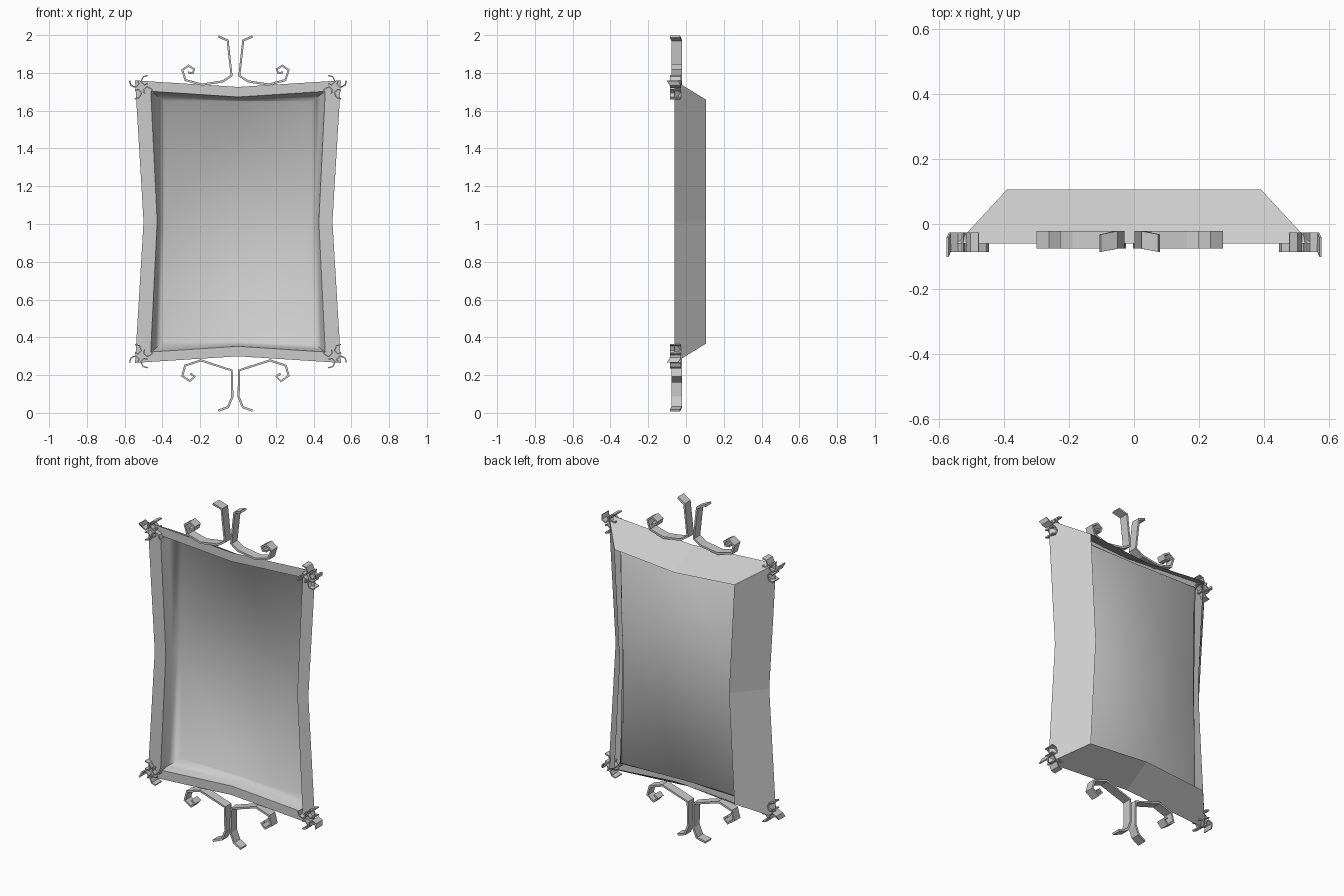
import bpy, bmesh, math

if "Cube" in bpy.data.objects:
    bpy.data.objects.remove(bpy.data.objects["Cube"])

ZC = 1.0125  # height of the frame centre


def finish(bm, name, smooth=None):
    me = bpy.data.meshes.new(name)
    bm.to_mesh(me)
    bm.free()
    ob = bpy.data.objects.new(name, me)
    bpy.context.collection.objects.link(ob)
    if smooth:
        bpy.ops.object.select_all(action='DESELECT')
        ob.select_set(True)
        bpy.context.view_layer.objects.active = ob
        bpy.ops.object.shade_smooth_by_angle(angle=math.radians(smooth))
    return ob


def ring(bm, cx, wx, cz, wz, y):
    # eight-point outline: corner and pinched-waist half sizes
    pts = [(cx, cz), (0, wz), (-cx, cz), (-wx, 0),
           (-cx, -cz), (0, -wz), (cx, -cz), (wx, 0)]
    return [bm.verts.new((x, y, ZC + z)) for x, z in pts]


def bridge(bm, a, b):
    n = len(a)
    for i in range(n):
        j = (i + 1) % n
        bm.faces.new((a[i], a[j], b[j], b[i]))


# Frame: open-backed sloping wall and flat front rim
bm = bmesh.new()
back = ring(bm, .39, .355, .645, .613, .107)
front = ring(bm, .545, .50, .7475, .713, -.06)
inner = ring(bm, .462, .428, .69, .66, -.06)
bridge(bm, front, back)
bridge(bm, inner, front)
bmesh.ops.recalc_face_normals(bm, faces=bm.faces)
finish(bm, "frame")

# Mirror panel: rounded recess down to a flat rectangular floor
bm = bmesh.new()
rings = [ring(bm, *r) for r in ((.462, .428, .69, .66, -.06),
                                (.440, .418, .674, .652, -.015),
                                (.415, .404, .655, .643, .015),
                                (.388, .388, .636, .636, .03))]
for a, b in zip(rings, rings[1:]):
    bridge(bm, b, a)
bm.faces.new(rings[-1])
bmesh.ops.recalc_face_normals(bm, faces=bm.faces)
finish(bm, "mirror_panel", 60)


def ribbon(name, path, y0, y1, thick, tip=0.0):
    # flat strap following an x/z path; the first point may lean forward
    bm = bmesh.new()
    rows = []
    for i, (x, z) in enumerate(path):
        d = tip if i == 0 else 0
        rows.append([bm.verts.new((x, y0 - d, z)), bm.verts.new((x, y1 - d, z))])
    for a, b in zip(rows, rows[1:]):
        bm.faces.new((a[0], a[1], b[1], b[0]))
    ob = finish(bm, name)
    m = ob.modifiers.new("thickness", 'SOLIDIFY')
    m.thickness = thick
    m.offset = 0
    return ob


# Scrolls above and below the frame, mirrored about their own centre
top = [(-.104, 1.993), (-.055, 1.972), (-.034, 1.785), (-.08, 1.755), (-.19, 1.738),
       (-.278, 1.762), (-.295, 1.815), (-.262, 1.838), (-.232, 1.82),
       (-.24, 1.798), (-.265, 1.802)]
bottom = [(-.104, .012), (-.053, .03), (-.03, .085), (-.033, .225), (-.196, .278),
          (-.28, .25), (-.295, .196), (-.254, .168), (-.23, .193), (-.252, .208)]
for label, path in (("top", top), ("bottom", bottom)):
    for side, s in (("left", 1), ("right", -1)):
        p = [(-.0135 + s * (x + .0135), z) for x, z in path]
        ribbon(f"{label}_{side}_scroll", p, -.076, -.022, .012, .01)

# Corner leaves: four small hooks in a pinwheel at every corner
hook = [(.062, .034), (.055, .01), (.03, -.002), (.012, .016), (.018, .034)]
for sx in (-1, 1):
    for sz in (-1, 1):
        for k in range(4):
            c, s = math.cos(k * math.pi / 2), math.sin(k * math.pi / 2)
            p = [(sx * (.512 + x * c - z * s), ZC + sz * (.712 + x * s + z * c))
                 for x, z in hook]
            ribbon("corner_hook", p, -.086, -.026, .007, .015 if k == 0 else 0)
